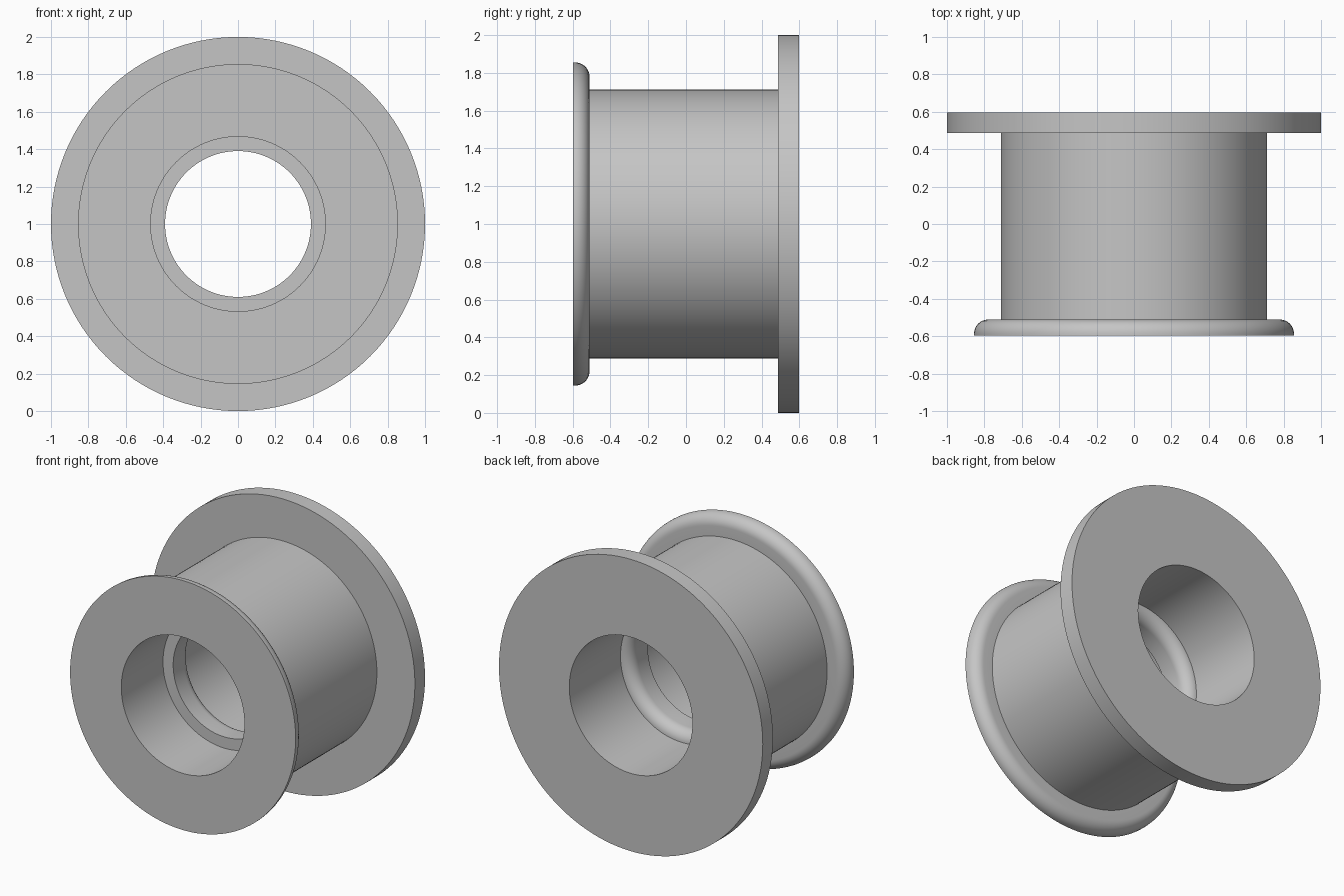
import bpy
import bmesh
from math import cos, sin, pi, radians
from mathutils import Vector

if "Cube" in bpy.data.objects:
    bpy.data.objects.remove(bpy.data.objects["Cube"], do_unlink=True)

SEGMENTS = 128
HALF = 0.597          # half the length along y
BORE = 0.467          # bore radius
LIP = 0.39            # radius inside the bore ridge

steel = bpy.data.materials.new("light grey metal")
steel.use_nodes = True
grey = (0.56, 0.56, 0.56, 1)
steel.diffuse_color = grey
steel.node_tree.nodes["Principled BSDF"].inputs["Base Color"].default_value = grey


def arc(radius, y, size, start, end, steps=10):
    """Quarter round as (radius, y) points, angles in degrees."""
    return [(radius + size * cos(radians(start + (end - start) * i / steps)),
             y + size * sin(radians(start + (end - start) * i / steps)))
            for i in range(steps + 1)]


def turn(name, profile):
    """Revolve a closed (radius, y) profile around the y axis."""
    bm = bmesh.new()
    verts = [bm.verts.new((r, y, 1)) for r, y in profile]
    edges = [bm.edges.new((v, verts[i - 1])) for i, v in enumerate(verts)]
    bmesh.ops.spin(bm, geom=verts + edges, cent=Vector((0, 0, 1)),
                   axis=Vector((0, 1, 0)), angle=2 * pi,
                   steps=SEGMENTS, use_merge=True)
    bmesh.ops.remove_doubles(bm, verts=bm.verts[:], dist=1e-5)
    bmesh.ops.recalc_face_normals(bm, faces=bm.faces[:])
    mesh = bpy.data.meshes.new(name)
    bm.to_mesh(mesh)
    bm.free()
    mesh.materials.append(steel)
    obj = bpy.data.objects.new(name, mesh)
    bpy.context.collection.objects.link(obj)
    bpy.ops.object.select_all(action='DESELECT')
    obj.select_set(True)
    bpy.context.view_layer.objects.active = obj
    bpy.ops.object.shade_smooth_by_angle(angle=radians(30))
    return obj


# Front flange with a rounded rear rim
front_flange = [(BORE, -HALF), (0.855, -HALF)] + arc(0.78, -0.586, 0.075, 0, 90)
# Barrel and square rear flange
barrel = [(0.712, -0.511), (0.712, 0.487)]
rear_flange = [(1.0, 0.487), (1.0, HALF), (BORE, HALF)]
# Ridge in the bore: rounded at the rear, square at the front
ridge = arc(BORE, -0.035, BORE - LIP, 90, 180) + [(LIP, -0.145), (BORE, -0.145)]

turn("flanged_bushing", front_flange + barrel + rear_flange + ridge)
